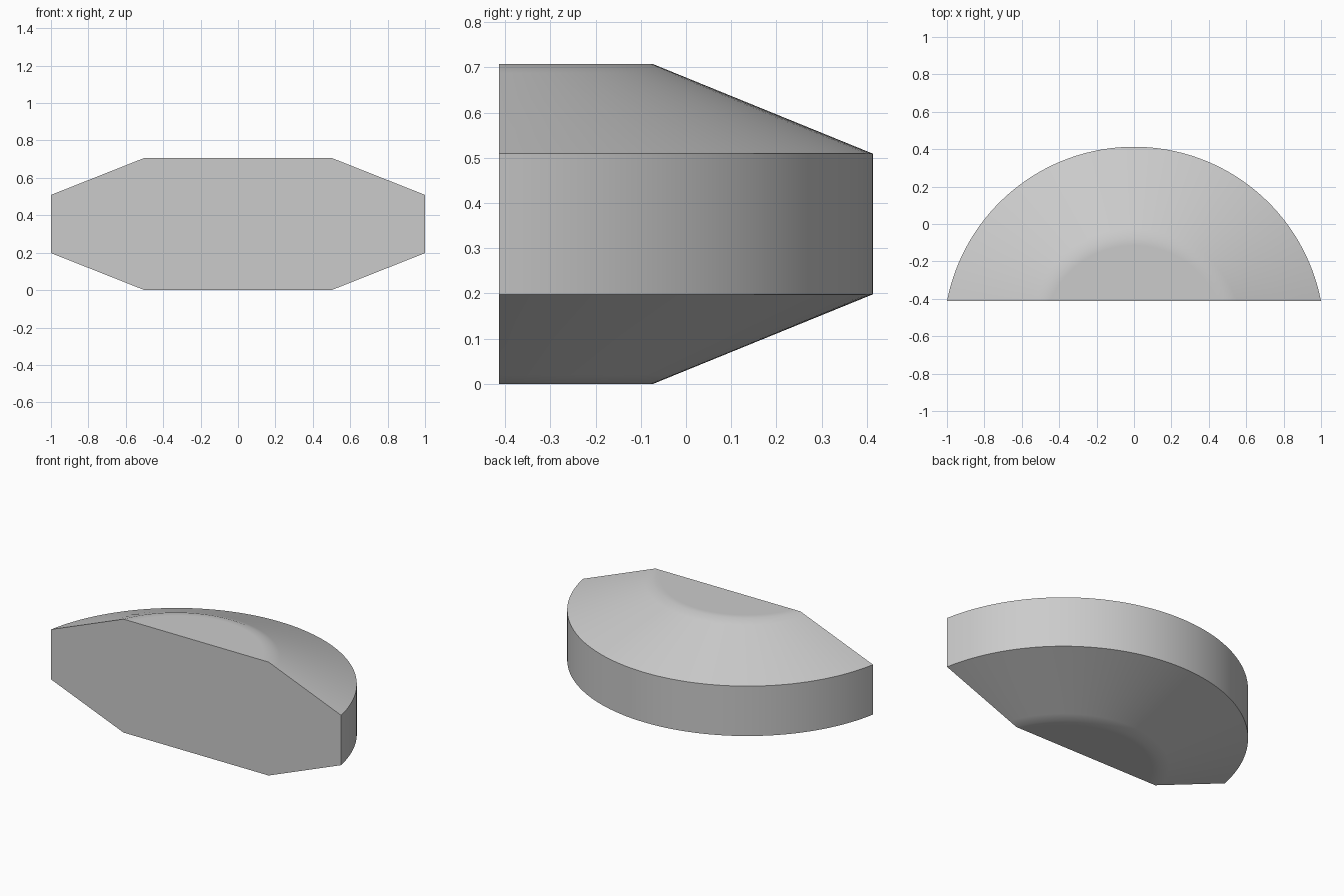
import bpy, bmesh, math

if "Cube" in bpy.data.objects:
    bpy.data.objects.remove(bpy.data.objects["Cube"], do_unlink=True)

FRONT_Y = -0.413
HEIGHT = 0.707
SEGMENTS = 64

# Lower half of the section: half width, depth behind the flat front, height
LOWER = [
    (0.45, 0.30, 0.0),
    (0.50, 0.34, 0.0),
    (0.55, 0.3886, 0.0198),
    (1.00, 0.826, 0.198),
]
PROFILE = LOWER + [(w, d, HEIGHT - z) for w, d, z in reversed(LOWER)]


def arc(half_width, depth, z):
    """Circular arc that starts and ends on the flat front."""
    radius = (half_width ** 2 + depth ** 2) / (2 * depth)
    centre = FRONT_Y + depth - radius
    sweep = math.asin(half_width / radius)
    if depth > radius:
        sweep = math.pi - sweep
    angles = [sweep * (1 - 2 * i / SEGMENTS) for i in range(SEGMENTS + 1)]
    return [(radius * math.sin(a), centre + radius * math.cos(a), z) for a in angles]


# Loft the arcs, then close the bottom, top and front
bm = bmesh.new()
rows = [[bm.verts.new(p) for p in arc(*ring)] for ring in PROFILE]
for low, high in zip(rows, rows[1:]):
    for i in range(SEGMENTS):
        bm.faces.new((low[i], low[i + 1], high[i + 1], high[i]))
bm.faces.new(rows[0])
bm.faces.new(rows[-1])
# The front outline includes the end of every arc
bm.faces.new([r[0] for r in rows] + [r[-1] for r in reversed(rows)])
bmesh.ops.recalc_face_normals(bm, faces=bm.faces)

mesh = bpy.data.meshes.new("bevelled_half_disc")
bm.to_mesh(mesh)
bm.free()
body = bpy.data.objects.new("bevelled_half_disc", mesh)
bpy.context.collection.objects.link(body)

# Plain grey surface
grey = bpy.data.materials.new("light_grey")
grey.use_nodes = True
colour = (0.6, 0.6, 0.6, 1.0)
grey.diffuse_color = colour
grey.node_tree.nodes["Principled BSDF"].inputs["Base Color"].default_value = colour
mesh.materials.append(grey)

# Smooth the curved sides and soft rims, keep the hard edges
bpy.ops.object.select_all(action="DESELECT")
body.select_set(True)
bpy.context.view_layer.objects.active = body
bpy.ops.object.shade_smooth_by_angle(angle=math.radians(30))
